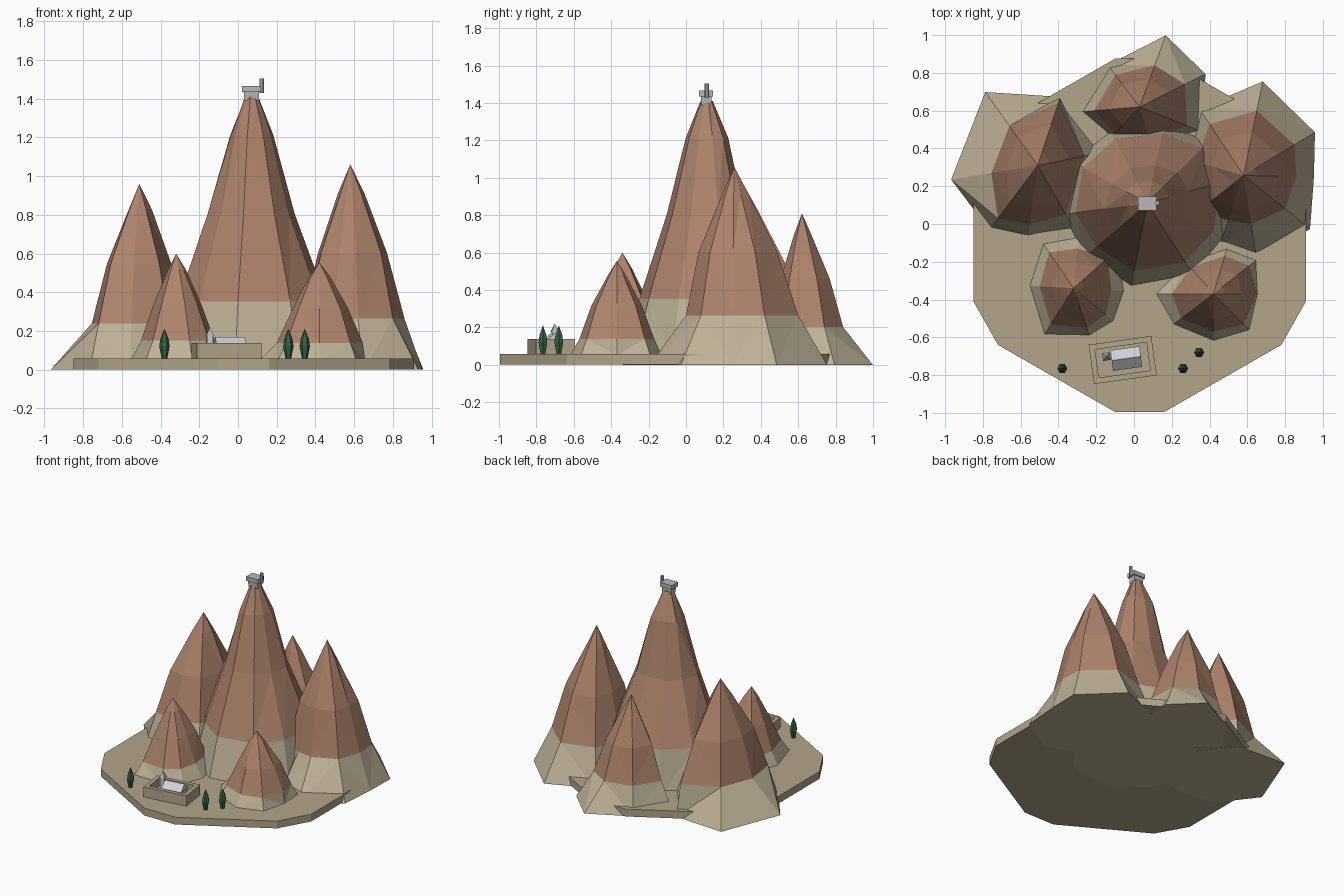
import bpy, bmesh, math, random
from mathutils import Vector, Matrix

if "Cube" in bpy.data.objects:
    bpy.data.objects.remove(bpy.data.objects["Cube"])

random.seed(4)


def material(name, r, g, b):
    m = bpy.data.materials.new(name)
    m.diffuse_color = [(c / 255 / 12.92 if c < 11 else ((c / 255 + .055) / 1.055) ** 2.4)
                       for c in (r, g, b)] + [1]
    m.use_nodes = True
    m.node_tree.nodes["Principled BSDF"].inputs["Base Color"].default_value = m.diffuse_color
    return m


SAND = material("sand ground", 178, 165, 138)
FOOT = material("pale rock", 190, 178, 152)
ROCK = material("red rock", 173, 131, 108)
STONE = material("grey stone", 182, 184, 184)
WHITE = material("light roof", 208, 210, 213)
GREEN = material("tree green", 54, 96, 68)


def finish(name, bm, *mats):
    bmesh.ops.recalc_face_normals(bm, faces=bm.faces)
    me = bpy.data.meshes.new(name)
    bm.to_mesh(me)
    bm.free()
    for m in mats:
        me.materials.append(m)
    ob = bpy.data.objects.new(name, me)
    bpy.context.collection.objects.link(ob)
    return ob


def loft(name, rings, *mats, split=None):
    """Skin a stack of rings with equal point counts; a one-point ring is a tip."""
    bm = bmesh.new()
    loops = [[bm.verts.new(p) for p in r] for r in rings]
    n = len(loops[0])
    for k, (a, b) in enumerate(zip(loops, loops[1:])):
        for i in range(n):
            j = (i + 1) % n
            vs = (a[i], a[j], b[0]) if len(b) == 1 else (a[i], a[j], b[j], b[i])
            f = bm.faces.new(vs)
            if split is not None and k >= split:
                f.material_index = 1
    bm.faces.new(loops[0][::-1])
    if len(loops[-1]) > 1:
        f = bm.faces.new(loops[-1])
        f.material_index = 0 if split is None else 1
    bmesh.ops.triangulate(bm, faces=[f for f in bm.faces if len(f.verts) == 4])
    return finish(name, bm, *mats)


def mountain(name, x, y, h, shoulder, mid=.7, high=.24, foot_z=0, top=0):
    """shoulder: (x, y, flare) points where the pale foot meets the red rock."""
    c = Vector((x, y, 0))
    out = [(Vector((px, py, 0)) - c, fl) for px, py, fl in shoulder]

    def ring(z, s, jitter):
        return [c + d * s * random.uniform(1 - jitter, 1 + jitter) + Vector((0, 0, z))
                for d, _ in out]
    rings = [[c + d * fl + Vector((0, 0, foot_z)) for d, fl in out],
             ring(h * .25, 1, 0), ring(h * .57, mid, .06), ring(h * .86, high, .1)]
    rings.append(ring(h, top, 0) if top else [c + Vector((0, 0, h))])
    loft(name, rings, FOOT, ROCK, split=1)


# Ground plate: symmetric twelve-sided slab
quarter = [(.88, .35), (.75, .58), (.13, .935)]
outline = (quarter + [(-a, b) for a, b in quarter[::-1]]
           + [(-a, -b) for a, b in quarter] + [(a, -b) for a, b in quarter[::-1]])
loft("ground_plate", [[(.03 + a, -.06 + b, z) for a, b in outline] for z in (.002, .058)], SAND)

# Mountains
mountain("centre_mountain", .07, .11, 1.41,
         [(.46, .22, 1.15), (.36, .40, 1.15), (.15, .48, 1.15), (-.10, .45, 1.15),
          (-.27, .30, 1.2), (-.31, .06, 1.2), (-.20, -.12, 1.25), (0, -.25, 1.25),
          (.27, -.20, 1.25), (.42, -.04, 1.2)], mid=.57, high=.3, top=.09)
mountain("left_mountain", -.51, .31, .96,
         [(-.26, .36, 1.4), (-.40, .64, 1.1), (-.66, .52, 1.85), (-.755, .27, 1.87),
          (-.72, .03, 1.22), (-.55, 0, 1.25), (-.36, .05, 1.35)])
mountain("right_mountain", .58, .257, 1.06,
         [(.86, .25, 1.33), (.85, .42, 1.4), (.65, .60, 1.45), (.40, .53, 1.3),
          (.33, .33, 1.2), (.37, .09, 1.2), (.50, .02, 1.6), (.62, 0, 1.75), (.80, .08, 1.6)])
mountain("back_mountain", .03, .62, .81,
         [(.28, .52, 1.35), (.27, .74, 1.45), (.11, .84, 1.72), (-.10, .79, 1.3),
          (-.21, .60, 1.35), (-.10, .48, 1.2), (.08, .45, 1.2)])
mountain("front_left_hill", -.32, -.34, .6,
         [(-.12, -.35, 1.35), (-.14, -.18, 1.3), (-.30, -.13, 1.3), (-.45, -.15, 1.25),
          (-.50, -.33, 1.3), (-.44, -.53, 1.3), (-.25, -.55, 1.2), (-.15, -.48, 1.25)],
         mid=.65, foot_z=.05)
mountain("front_right_hill", .42, -.37, .555,
         [(.645, -.37, 1.05), (.61, -.22, 1.2), (.48, -.17, 1.2), (.30, -.23, 1.2),
          (.20, -.37, 1.4), (.25, -.50, 1.25), (.42, -.57, 1.25), (.58, -.53, 1.2)],
         mid=.65, foot_z=.05)


def rect(sx, sy, z, x=0, y=0):
    return [(x + a * sx / 2, y + b * sy / 2, z) for a, b in ((1, 1), (-1, 1), (-1, -1), (1, -1))]


def circle(x, y, z, r, n=6):
    return [(x + r * math.cos(i * math.tau / n), y + r * math.sin(i * math.tau / n), z)
            for i in range(n)]


# Summit keep with wider upper storey and a slim round turret
loft("summit_keep", [rect(a, b, z, .07, .108) for a, b, z in
                     ((.075, .055, 1.39), (.08, .058, 1.435), (.1, .075, 1.435), (.1, .075, 1.467))], STONE)
loft("summit_turret", [circle(.123, .112, z, .012, 8) for z in (1.43, 1.505)], STONE)

# Walled courtyard, turned slightly
turn = Matrix.Translation((-.06, -.72, 0)) @ Matrix.Rotation(math.radians(8), 4, 'Z')
court = [loft("courtyard_wall", [rect(a, b, z) for a, b, z in
                                 ((.335, .21, .05), (.335, .21, .137), (.275, .15, .137), (.275, .15, .075))], SAND)]

# Chapel with gabled roof, tower with spire
court.append(loft("chapel_walls", [rect(.14, .09, z, .02, .005) for z in (.07, .13)], STONE))
court.append(loft("chapel_roof", [rect(.155, .11, .122, .02, .005),
                                  rect(.155, .001, .168, .02, .005)], WHITE))
court.append(loft("chapel_tower", [rect(.032, .032, z, -.083, .03) for z in (.07, .175)], WHITE))
court.append(loft("tower_spire", [rect(.04, .04, .175, -.083, .03), [(-.083, .03, .22)]], STONE))
for ob in court:
    ob.matrix_world = turn

# Cypress trees
for i, (x, y) in enumerate([(-.38, -.765), (.26, -.765), (.345, -.68)]):
    loft(f"tree_{i + 1}", [circle(x, y, .055, .014), circle(x, y, .12, .027),
                           circle(x, y, .16, .021), [(x, y, .212)]], GREEN)
